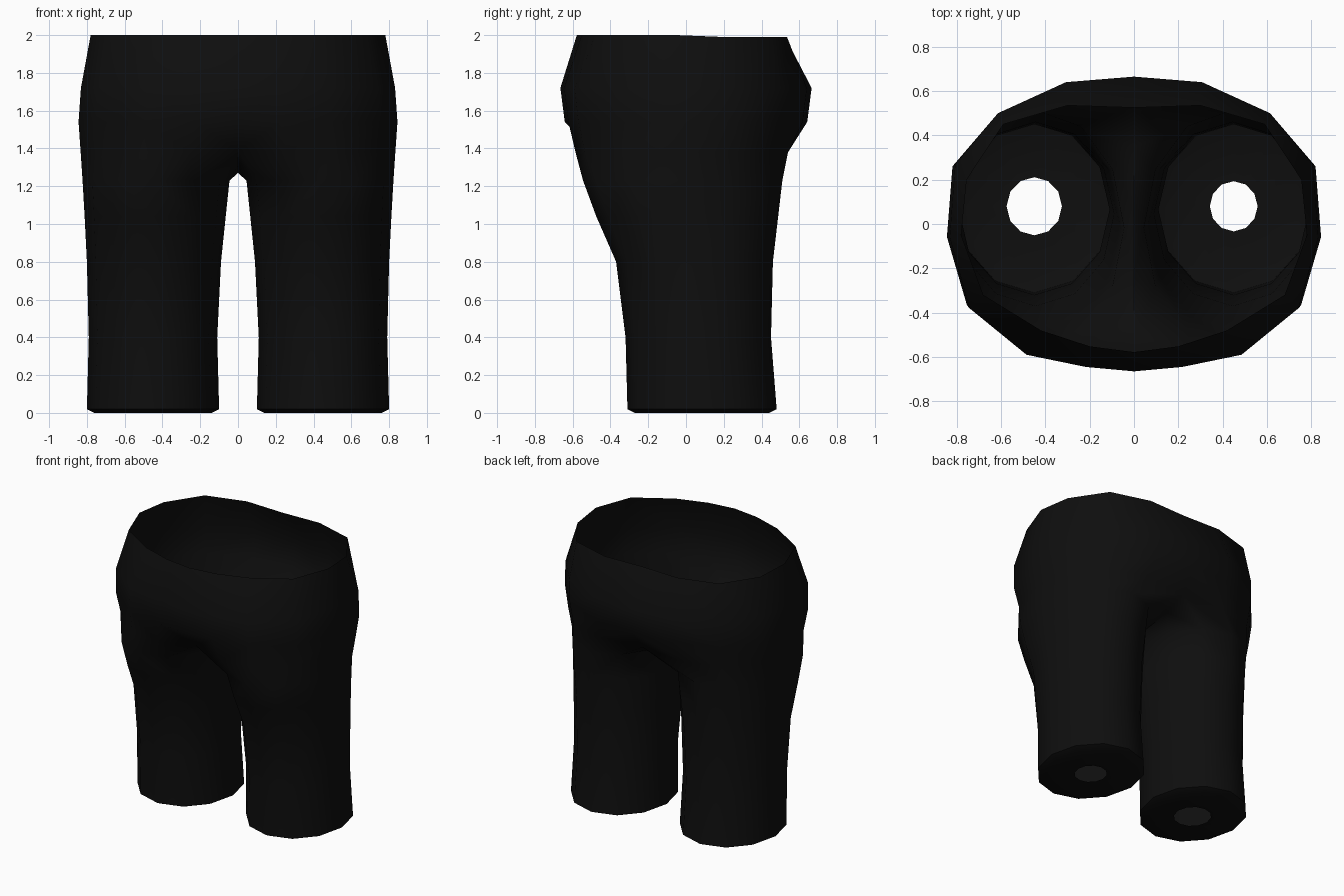
import bpy, bmesh, math

if "Cube" in bpy.data.objects:
    bpy.data.objects.remove(bpy.data.objects["Cube"])

# Leg rings: height, inner x, outer x, front y, back y
LEG = [(0.0, 0.14, 0.76, -0.27, 0.44), (0.02, 0.10, 0.80, -0.31, 0.48),
       (0.4, 0.11, 0.79, -0.32, 0.45), (0.8, 0.09, 0.80, -0.37, 0.46),
       (1.04, 0.065, 0.812, -0.475, 0.488), (1.23, 0.045, 0.823, -0.545, 0.51)]
# Half outline of the hips and the waist, front centre to back centre
HIP = [(0, -.665), (.22, -.645), (.49, -.59), (.75, -.38), (.84, -.06),
       (.815, .27), (.62, .5), (.31, .64), (0, .665)]
WAIST = [(0, -.578), (.2, -.552), (.42, -.48), (.68, -.32), (.78, -.05),
         (.755, .2), (.59, .45), (.3, .535), (0, .525)]
# Crotch curve on the centre plane, back to front
CROTCH = [(.51, 1.38), (.35, 1.31), (.08, 1.27), (-.24, 1.31), (-.5, 1.39)]
# Outer edge of the thigh where the legs join the body
THIGH = [(.26, -.585), (.5, -.535), (.74, -.33), (.833, -.02), (.785, .27),
         (.61, .46), (.34, .54)]


def leg_ring(z, x0, x1, y0, y1):
    cx, cy, rx, ry = (x0 + x1) / 2, (y0 + y1) / 2, (x1 - x0) / 2, (y1 - y0) / 2
    return [(cx + rx * math.cos(a), cy + ry * math.sin(a), z)
            for a in (math.radians(-90 + 30 * i) for i in range(12))]


def bridge(bm, a, b, closed):
    n = len(a)
    for i in range(n if closed else n - 1):
        j = (i + 1) % n
        bm.faces.new((a[i], a[j], b[j], b[i]))


def build_half(bm, side, hole, hx):
    def verts(pts):
        return [bm.verts.new((side * x, y, z)) for x, y, z in pts]
    # leg with a turned-in hem around a small hole
    rings = [verts(leg_ring(0.002, hx - hole, hx + hole, .08 - hole * 1.05, .08 + hole * 1.05))]
    rings += [verts(leg_ring(*r)) for r in LEG]
    # join ring: outer thigh, then the crotch curve
    join = verts([(x, y, 1.38) for x, y in THIGH] + [(0, y, z) for y, z in CROTCH])
    rings.append(join)
    for a, b in zip(rings, rings[1:]):
        bridge(bm, a, b, True)
    # upper body
    low = [join[11]] + join[:7] + [join[7]]
    mid = verts([(x * 1.005, y * .965, 1.54) for x, y in HIP])
    hip = verts([(x * .99, y, 1.72) for x, y in HIP])
    top = verts([(x, y, 2.0 if y < .1 else 1.99) for x, y in WAIST])
    for a, b in ((low, mid), (mid, hip), (hip, top)):
        bridge(bm, a, b, False)


bm = bmesh.new()
build_half(bm, 1, .108, .45)
build_half(bm, -1, .125, .45)
bmesh.ops.remove_doubles(bm, verts=bm.verts, dist=.0005)
# drop slivers left where front and back centre edges coincide
bmesh.ops.dissolve_degenerate(bm, edges=bm.edges, dist=.0001)
bmesh.ops.recalc_face_normals(bm, faces=bm.faces)

mesh = bpy.data.meshes.new("shorts")
bm.to_mesh(mesh)
bm.free()
shorts = bpy.data.objects.new("shorts", mesh)
bpy.context.collection.objects.link(shorts)

black = bpy.data.materials.new("black cloth")
black.diffuse_color = (.0045, .0045, .0045, 1)
black.use_nodes = True
black.node_tree.nodes["Principled BSDF"].inputs["Base Color"].default_value = black.diffuse_color
mesh.materials.append(black)

bpy.context.view_layer.objects.active = shorts
shorts.select_set(True)
bpy.ops.object.shade_smooth_by_angle(angle=math.radians(60))
